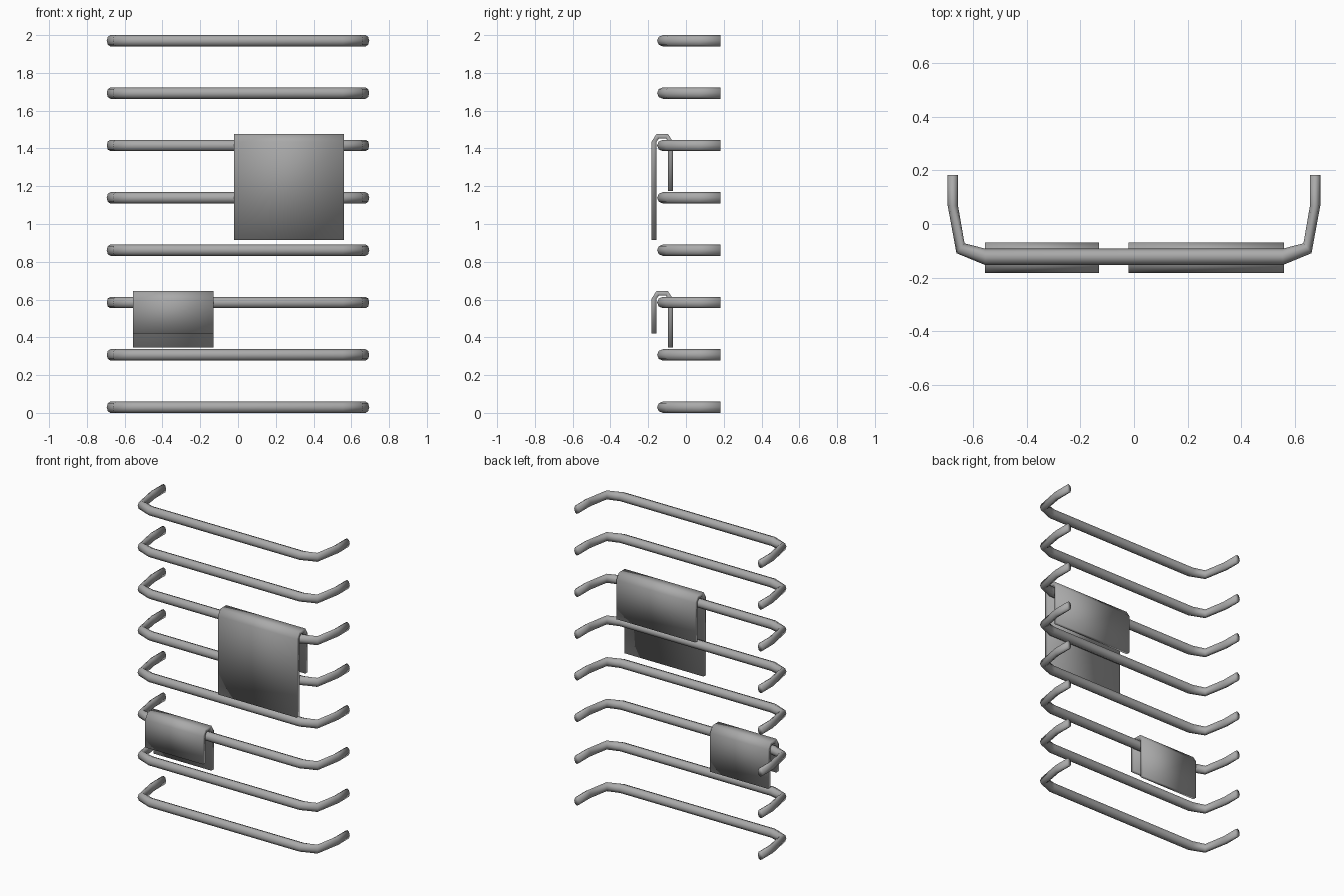
import bpy
import math

cube = bpy.data.objects.get("Cube")
if cube:
    bpy.data.objects.remove(cube, do_unlink=True)

grey = bpy.data.materials.new("plain grey")
grey.use_nodes = True
GREY = (0.4, 0.4, 0.4, 1)
grey.diffuse_color = GREY
grey.node_tree.nodes["Principled BSDF"].inputs["Base Color"].default_value = GREY


def sweep(name, rings):
    """Skin a list of equal closed rings and cap both ends."""
    n = len(rings[0])
    verts = [p for ring in rings for p in ring]
    faces = []
    for i in range(len(rings) - 1):
        for j in range(n):
            k = (j + 1) % n
            faces.append((i * n + j, i * n + k, (i + 1) * n + k, (i + 1) * n + j))
    last = (len(rings) - 1) * n
    faces += [tuple(reversed(range(n))), tuple(range(last, last + n))]
    mesh = bpy.data.meshes.new(name)
    mesh.from_pydata(verts, [], faces)
    mesh.materials.append(grey)
    obj = bpy.data.objects.new(name, mesh)
    bpy.context.collection.objects.link(obj)
    # consistent outward faces, soft shading
    bpy.ops.object.select_all(action='DESELECT')
    bpy.context.view_layer.objects.active = obj
    obj.select_set(True)
    bpy.ops.object.mode_set(mode='EDIT')
    bpy.ops.mesh.select_all(action='SELECT')
    bpy.ops.mesh.normals_make_consistent(inside=False)
    bpy.ops.object.mode_set(mode='OBJECT')
    bpy.ops.object.shade_smooth()
    return obj


# Rail bend in plan: outer and inner edge of each section, then mirrored
OUTER = [(-0.695, 0.182), (-0.695, 0.07), (-0.662, -0.109), (-0.555, -0.153)]
INNER = [(-0.656, 0.182), (-0.656, 0.067), (-0.632, -0.072), (-0.555, -0.092)]
SECTIONS = list(zip(OUTER, INNER))
SECTIONS += [((-o[0], o[1]), (-i[0], i[1])) for o, i in reversed(SECTIONS)]
SIDES, RADIUS = 8, 0.03


def rail_z(index):
    return RADIUS + index * (2 - 2 * RADIUS) / 7


def rail(index):
    rings = []
    for o, i in SECTIONS:
        ring = []
        for s in range(SIDES):
            a = 2 * math.pi * s / SIDES
            t = (1 + math.cos(a)) / 2
            ring.append((i[0] + (o[0] - i[0]) * t, i[1] + (o[1] - i[1]) * t,
                         rail_z(index) + RADIUS * math.sin(a)))
        rings.append(ring)
    sweep(f"rail_{index + 1}", rings)


for index in range(8):
    rail(index)


# Towels: a thick sheet folded over a rail
def towel(name, left, right, index, front_z, back_z):
    c = rail_z(index)
    outer = [(-0.182, front_z), (-0.182, c + 0.02), (-0.157, c + 0.06),
             (-0.095, c + 0.06), (-0.069, c + 0.02), (-0.069, back_z)]
    inner = [(-0.156, front_z), (-0.156, c + 0.02), (-0.143, c + 0.037),
             (-0.107, c + 0.037), (-0.094, c + 0.02), (-0.094, back_z)]
    rings = [[(left, *o), (right, *o), (right, *i), (left, *i)]
             for o, i in zip(outer, inner)]
    sweep(name, rings)


towel("large_towel", -0.02, 0.56, 5, 0.915, 1.175)
towel("small_towel", -0.555, -0.13, 2, 0.42, 0.345)
